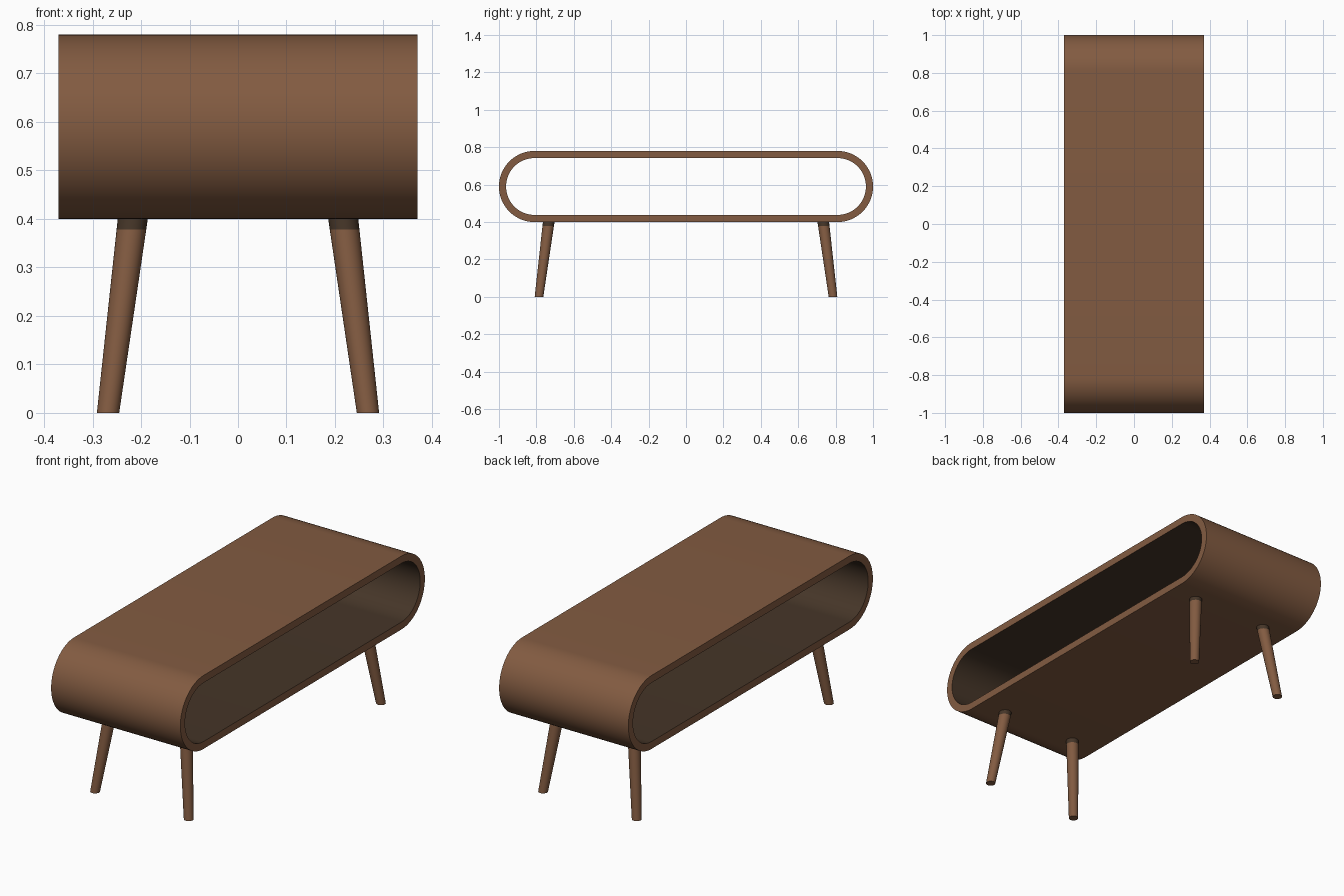
import bpy, bmesh, math

cube = bpy.data.objects.get("Cube")
if cube:
    bpy.data.objects.remove(cube, do_unlink=True)


def make_material(name, rgb):
    mat = bpy.data.materials.new(name)
    mat.use_nodes = True
    mat.diffuse_color = (*rgb, 1)
    mat.node_tree.nodes["Principled BSDF"].inputs["Base Color"].default_value = (*rgb, 1)
    return mat


wood = make_material("walnut wood", (0.225, 0.105, 0.053))
dark = make_material("dark wood", (0.06, 0.036, 0.021))


def finish(name, bm):
    bmesh.ops.recalc_face_normals(bm, faces=bm.faces)
    mesh = bpy.data.meshes.new(name)
    bm.to_mesh(mesh)
    bm.free()
    obj = bpy.data.objects.new(name, mesh)
    bpy.context.collection.objects.link(obj)
    mesh.materials.append(wood)
    mesh.materials.append(dark)
    bpy.ops.object.select_all(action="DESELECT")
    obj.select_set(True)
    bpy.context.view_layer.objects.active = obj
    bpy.ops.object.shade_smooth_by_angle(angle=math.radians(35))
    return obj


# Table body: a hollow tube with a stadium-shaped section, open at both sides
HALF_WIDTH, MID_Z, END_Y = 0.37, 0.59, 0.81
OUTER_R, INNER_R, STEPS = 0.19, 0.152, 32


def stadium(bm, x, radius):
    ring = []
    for side in (1, -1):
        for i in range(STEPS + 1):
            a = math.pi * i / STEPS - math.pi / 2
            ring.append(bm.verts.new((x, side * (END_Y + radius * math.cos(a)),
                                      MID_Z + side * radius * math.sin(a))))
    return ring


def bridge(bm, a, b, slot=0):
    for i in range(len(a)):
        j = (i + 1) % len(a)
        bm.faces.new((a[i], a[j], b[j], b[i])).material_index = slot


bm = bmesh.new()
outer_r, outer_l = (stadium(bm, x, OUTER_R) for x in (-HALF_WIDTH, HALF_WIDTH))
inner_r, inner_l = (stadium(bm, x, INNER_R) for x in (-HALF_WIDTH, HALF_WIDTH))
bridge(bm, outer_r, outer_l)
bridge(bm, inner_r, inner_l, 1)
bridge(bm, outer_r, inner_r)
bridge(bm, outer_l, inner_l)
finish("table_body", bm)


# Splayed, tapered legs with a dark band where they meet the body
def leg(name, sx, sy, sides=32):
    bm = bmesh.new()
    rings = []
    for z in (0, 0.378, 0.41):
        t = z / 0.4
        cx, cy = sx * (0.268 - 0.051 * t), sy * (0.786 - 0.052 * t)
        r = 0.023 + 0.008 * t
        rings.append([bm.verts.new((cx + r * math.cos(math.tau * i / sides),
                                    cy + r * math.sin(math.tau * i / sides), z))
                      for i in range(sides)])
    bridge(bm, rings[0], rings[1])
    bridge(bm, rings[1], rings[2], 1)
    bm.faces.new(rings[0])
    bm.faces.new(rings[2])
    finish(name, bm)


for end, sy in (("front", -1), ("back", 1)):
    for side, sx in (("left", 1), ("right", -1)):
        leg(f"{end}_{side}_leg", sx, sy)
